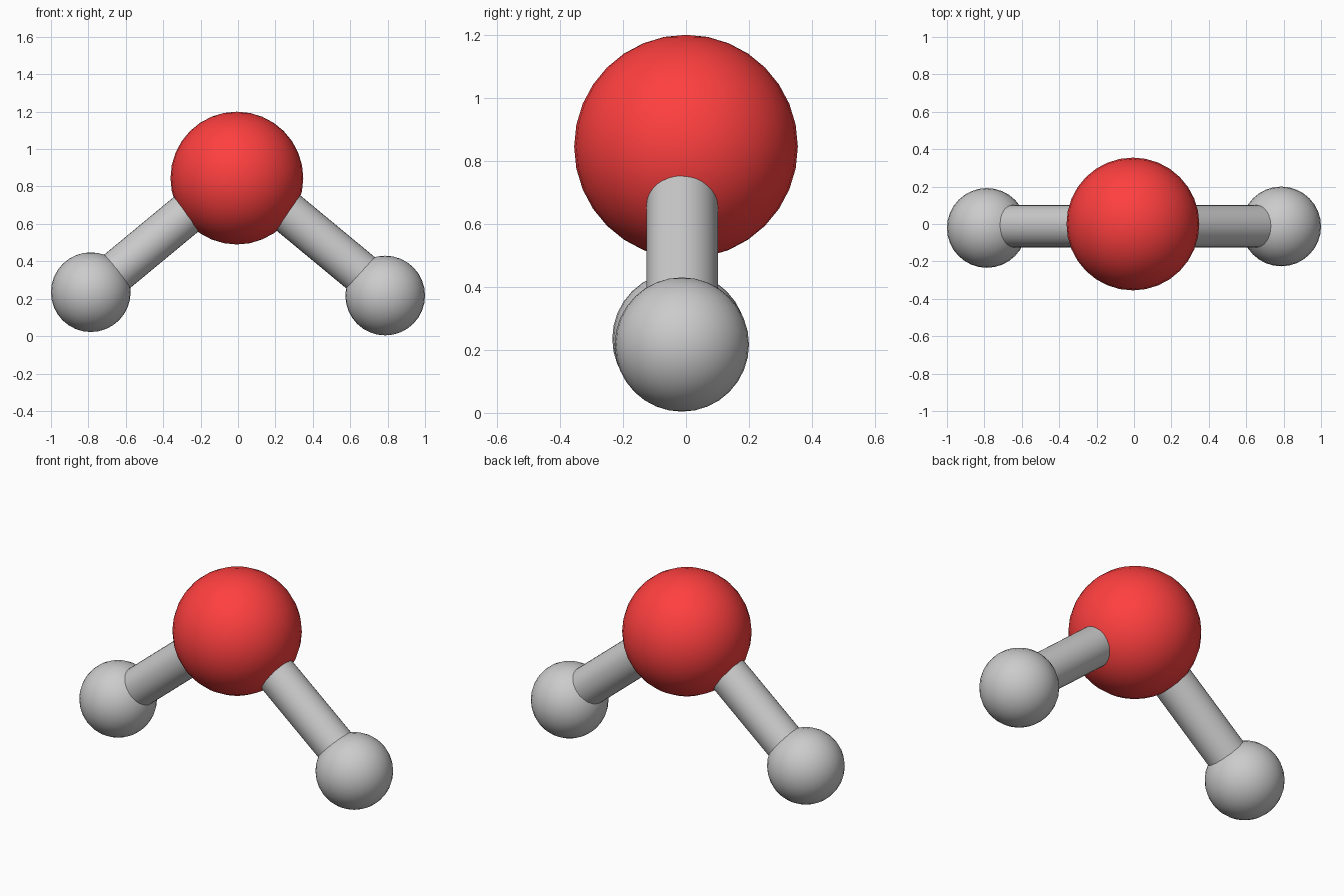
import bpy
from mathutils import Vector

if "Cube" in bpy.data.objects:
    bpy.data.objects.remove(bpy.data.objects["Cube"])

red = bpy.data.materials.new("red")
red.diffuse_color = (1.0, 0.05, 0.05, 1)
red.use_nodes = True
red.node_tree.nodes["Principled BSDF"].inputs["Base Color"].default_value = red.diffuse_color


def ball(name, center, radius):
    bpy.ops.mesh.primitive_uv_sphere_add(segments=32, ring_count=16, radius=radius, location=center)
    obj = bpy.context.object
    obj.name = name
    bpy.ops.object.shade_smooth()
    return obj


def rod(name, start, end, radius):
    a, b = Vector(start), Vector(end)
    axis = b - a
    bpy.ops.mesh.primitive_cylinder_add(vertices=32, radius=radius, depth=axis.length, location=(a + b) / 2)
    obj = bpy.context.object
    obj.name = name
    obj.rotation_mode = 'QUATERNION'
    obj.rotation_quaternion = axis.to_track_quat('Z', 'Y')
    bpy.ops.object.shade_smooth_by_angle()
    return obj


# Large central atom
ball("oxygen_atom", (-0.006, 0, 0.845), 0.355).data.materials.append(red)

# Small outer atoms, each with a bond running up into the centre
for side, center in (("left", (-0.787, -0.021, 0.235)), ("right", (0.787, -0.013, 0.217))):
    ball("hydrogen_atom_" + side, center, 0.213)
    sign = 1 if center[0] > 0 else -1
    rod("bond_" + side, (sign * 0.76, -0.012, 0.252), (sign * 0.12, -0.012, 0.782), 0.113)
